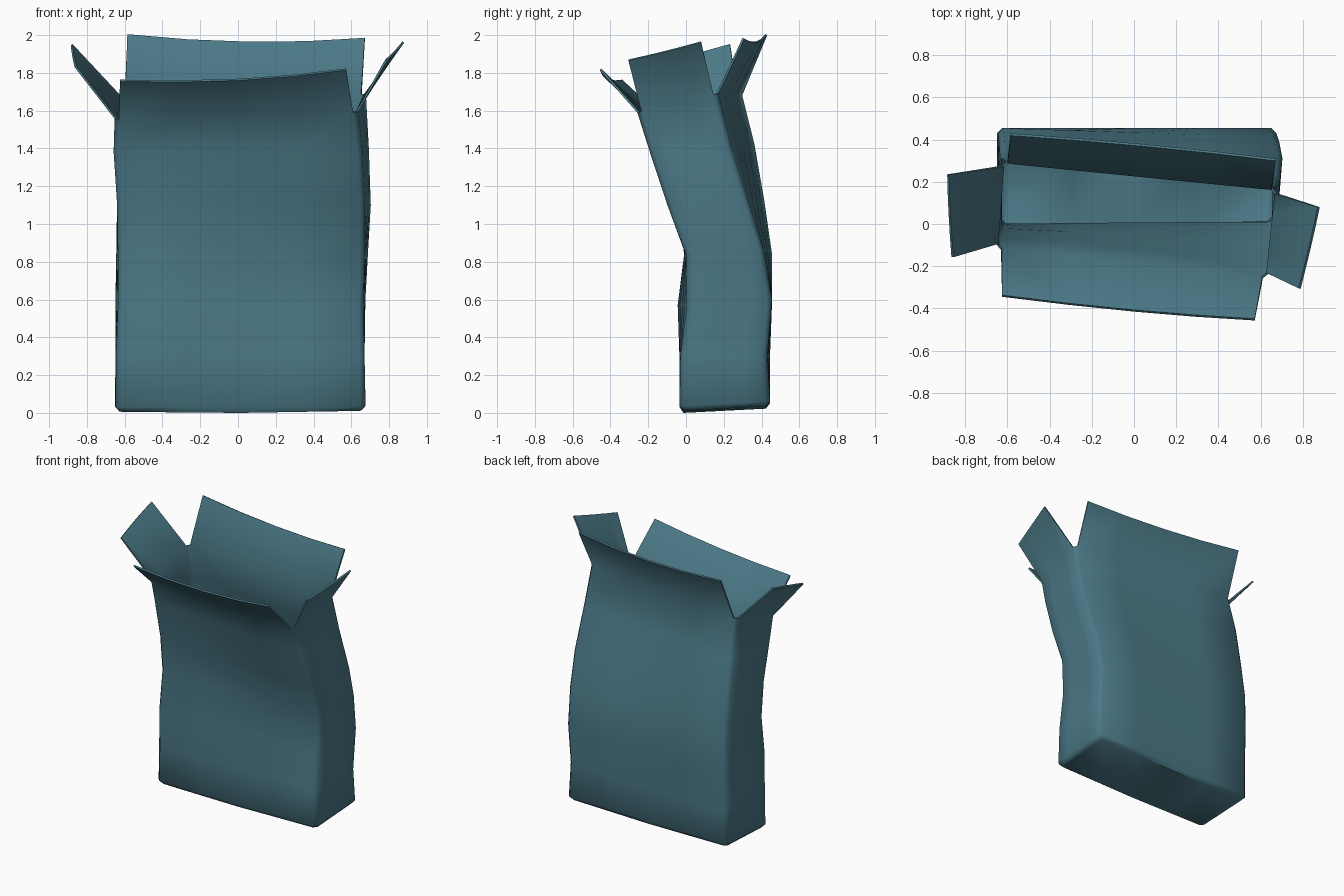
import bpy, bmesh
from mathutils import Vector as V

if "Cube" in bpy.data.objects:
    bpy.data.objects.remove(bpy.data.objects["Cube"])

# Corner positions per level: front-left, front-right, back-right, back-left
levels = [
    [(-.65, -.035, .03), (.675, -.035, .035), (.675, .445, .06), (-.65, .445, .05)],
    [(-.645, -.035, .3), (.67, -.03, .3), (.67, .43, .3), (-.65, .445, .3)],
    [(-.635, -.045, .57), (.665, .005, .57), (.675, .455, .6), (-.65, .455, .57)],
    [(-.635, -.01, .84), (.67, 0, .84), (.69, .41, .86), (-.645, .455, .85)],
    [(-.64, -.03, 1.1), (.67, -.10, 1.1), (.705, .335, 1.1), (-.64, .415, 1.13)],
    [(-.66, -.07, 1.38), (.655, -.20, 1.4), (.695, .24, 1.4), (-.635, .365, 1.42)],
    [(-.655, -.12, 1.55), (.635, -.26, 1.59), (.68, .17, 1.69), (-.625, .30, 1.68)],
]
# Outer edge of each flap: start, middle, end (front, right, back, left)
flaps = [
    [(-.625, -.345, 1.755), (0, -.415, 1.76), (.572, -.457, 1.815)],
    [(.79, -.305, 1.865), (.838, -.11, 1.91), (.88, .08, 1.96)],
    [(.672, .31, 1.98), (.05, .378, 1.96), (-.585, .43, 2.0)],
    [(-.885, .235, 1.945), (-.878, .04, 1.89), (-.865, -.155, 1.83)],
]
CH = .025  # width of the softened corner
N = 4      # spans per side


def side_points(a, b):
    d = (b - a).normalized() * CH
    return [(a + d).lerp(b - d, i / N) for i in range(N + 1)]


def ring(corners):
    c = [V(p) for p in corners]
    return [p for i in range(4) for p in side_points(c[i], c[(i + 1) % 4])]


bm = bmesh.new()
rings = [[bm.verts.new(p) for p in ring(l)] for l in levels]
n = len(rings[0])

# Walls
for a, b in zip(rings, rings[1:]):
    for i in range(n):
        j = (i + 1) % n
        bm.faces.new((a[i], a[j], b[j], b[i]))

# Base with softened edge
base = []
for v in rings[0]:
    p = V((.012 + (v.co.x - .012) * .965, .205 + (v.co.y - .205) * .91, v.co.z - .025))
    p.z -= .008 * (1 - min(1, abs(p.x) / .6))
    base.append(bm.verts.new(p))
for i in range(n):
    j = (i + 1) % n
    bm.faces.new((base[i], base[j], rings[0][j], rings[0][i]))
w = N + 1
front = base[:w]
back = base[2 * w:3 * w][::-1]
for i in range(N):
    bm.faces.new((front[i], back[i], back[i + 1], front[i + 1]))
bm.faces.new(base[w - 1:2 * w + 1][::-1])
bm.faces.new((base[3 * w - 1:] + [base[0]])[::-1])

# Four open flaps growing out of the rim
for s, pts in enumerate(flaps):
    a, m, b = [V(p) for p in pts]
    low = rings[-1][s * w:(s + 1) * w]
    top = []
    for i in range(w):
        t = i / N
        p = a * (2 * (t - .5) * (t - 1)) + m * (4 * t * (1 - t)) + b * (2 * t * (t - .5))
        top.append(bm.verts.new(p))
    for i in range(N):
        bm.faces.new((low[i], low[i + 1], top[i + 1], top[i]))

# Settle on the ground
z0 = min(v.co.z for v in bm.verts)
for v in bm.verts:
    if v.co.z < .1:
        v.co.z -= z0

me = bpy.data.meshes.new("open_box")
bm.to_mesh(me)
bm.free()
ob = bpy.data.objects.new("open_box", me)
bpy.context.collection.objects.link(ob)
mat = bpy.data.materials.new("teal_card")
mat.diffuse_color = (.07, .19, .24, 1)
mat.use_nodes = True
mat.node_tree.nodes["Principled BSDF"].inputs["Base Color"].default_value = mat.diffuse_color
me.materials.append(mat)

# Card thickness, inward
sol = ob.modifiers.new("thickness", 'SOLIDIFY')
sol.thickness = .012
sol.offset = -1
bpy.context.view_layer.objects.active = ob
ob.select_set(True)
bpy.ops.object.modifier_apply(modifier="thickness")
bpy.ops.object.shade_smooth_by_angle(angle=.9)
